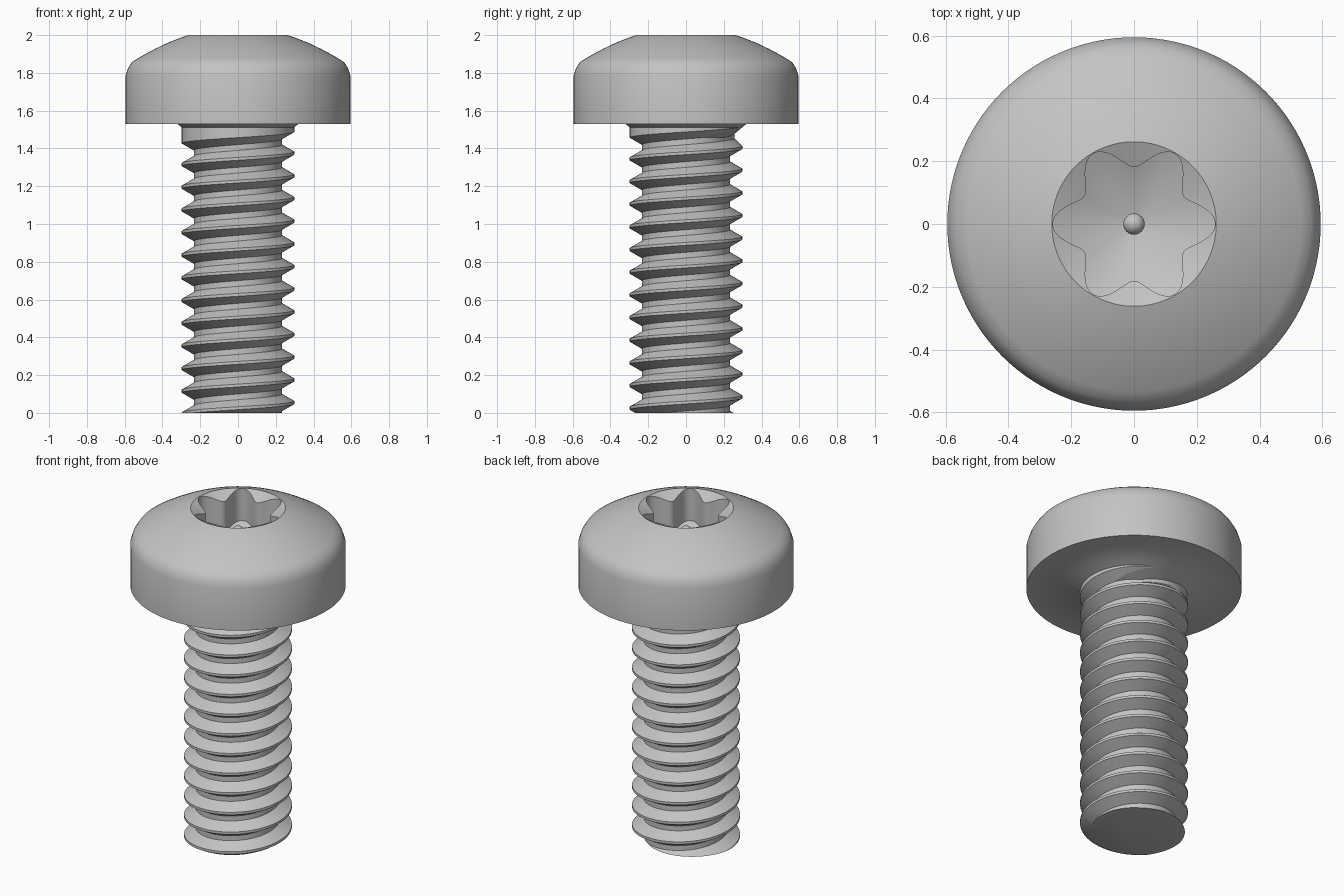
import bpy, bmesh
from math import sin, cos, pi, radians

cube = bpy.data.objects.get("Cube")
if cube:
    bpy.data.objects.remove(cube, do_unlink=True)

steel = bpy.data.materials.new("grey_steel")
steel.use_nodes = True
grey = (0.55, 0.55, 0.55, 1)
steel.diffuse_color = grey
steel.node_tree.nodes["Principled BSDF"].inputs["Base Color"].default_value = grey


def finish(name, bm):
    """Turn a bmesh into a smooth shaded steel object with sharp edges kept."""
    bmesh.ops.recalc_face_normals(bm, faces=bm.faces)
    mesh = bpy.data.meshes.new(name)
    bm.to_mesh(mesh)
    bm.free()
    mesh.materials.append(steel)
    obj = bpy.data.objects.new(name, mesh)
    bpy.context.collection.objects.link(obj)
    bpy.ops.object.select_all(action='DESELECT')
    obj.select_set(True)
    bpy.context.view_layer.objects.active = obj
    bpy.ops.object.shade_smooth_by_angle(angle=radians(40))
    return obj


def lathe(name, rings, sides):
    """Skin rings given as functions of the angle that return (radius, z)."""
    bm = bmesh.new()
    loops = []
    for ring in rings:
        loop = []
        for i in range(sides):
            a = 2 * pi * i / sides
            r, z = ring(a)
            loop.append(bm.verts.new((r * cos(a), r * sin(a), z)))
        loops.append(loop)
    for low, high in zip(loops, loops[1:]):
        for i in range(sides):
            k = (i + 1) % sides
            bm.faces.new((low[i], low[k], high[k], high[i]))
    for loop in (loops[0], loops[-1]):
        bm.faces.new(loop)
    bmesh.ops.remove_doubles(bm, verts=bm.verts, dist=1e-5)
    return finish(name, bm)


def circle(r, z):
    return lambda a: (r, z)


# Head: conical neck, flat underside, rounded shoulder, shallow dome
RIM, TOP = 0.262, 2.0
rings = [circle(r, z) for r, z in
         [(0.2, 1.43), (0.32, 1.53), (0.595, 1.53), (0.595, 1.785),
          (0.583, 1.823)]]
for i in range(11):
    t = i / 10
    rings.append(circle(0.563 + (RIM - 0.563) * t,
                        1.856 + (TOP - 1.856) * t + 0.05 * t * (1 - t)))


# Six-lobed socket: countersunk rim, straight walls, conical floor
def lobe(a):
    return 0.22 + 0.039 * cos(6 * a)


rings.append(lambda a: (lobe(a), TOP - 0.45 * (RIM - lobe(a))))
rings.append(lambda a: (lobe(a), 1.70 + 0.4 * lobe(a)))
rings.append(circle(0.02, 1.70))
lathe("head", rings, 120)

# Small round-topped pin in the middle of the socket
pin = [circle(0.034, 1.68), circle(0.034, 1.86)]
pin += [circle(0.034 * cos(b), 1.86 + 0.03 * sin(b))
        for b in (radians(d) for d in (30, 60, 80))]
lathe("socket_pin", pin, 24)

# Threaded shank: a right-handed helical strip trimmed flat at both ends
PITCH, STEPS, TURNS = 0.12, 72, 17
CREST, ROOT, START = 0.298, 0.233, 0.055
bm = bmesh.new()
verts = []
for i in range(STEPS * TURNS):
    a = 2 * pi * i / STEPS
    base = START + PITCH * (i / STEPS - 3)
    runout = min(1, max(0, (base - 1.395) / 0.03))
    root = ROOT + (CREST - ROOT) * runout
    section = [(CREST, -PITCH / 16), (CREST, PITCH / 16),
               (root, PITCH * 3 / 8), (root, PITCH * 5 / 8)]
    verts.append([bm.verts.new((r * cos(a), r * sin(a), base + dz))
                  for r, dz in section])
for i in range(STEPS * (TURNS - 1) - 1):
    here = verts[i] + [verts[i + STEPS][0]]
    after = verts[i + 1] + [verts[i + 1 + STEPS][0]]
    for j in range(4):
        bm.faces.new((here[j], after[j], after[j + 1], here[j + 1]))
for z, direction in ((0, -1), (1.535, 1)):
    cut = bmesh.ops.bisect_plane(
        bm, geom=bm.verts[:] + bm.edges[:] + bm.faces[:], dist=1e-6,
        plane_co=(0, 0, z), plane_no=(0, 0, direction), clear_outer=True)
    edges = [e for e in cut["geom_cut"] if isinstance(e, bmesh.types.BMEdge)]
    bmesh.ops.contextual_create(bm, geom=edges)
finish("threaded_shank", bm)
